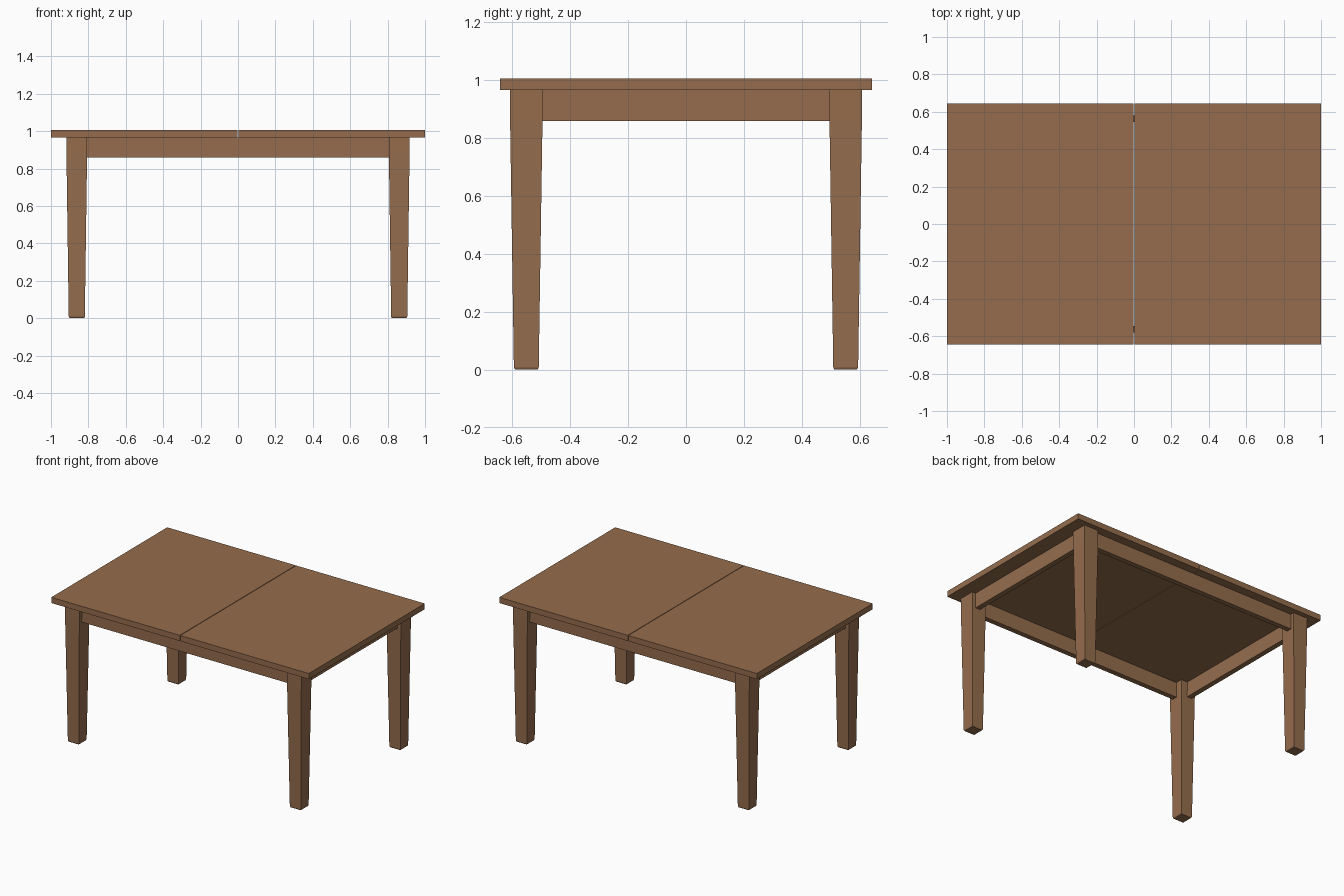
import bpy, bmesh

if "Cube" in bpy.data.objects:
    bpy.data.objects.remove(bpy.data.objects["Cube"])

wood = bpy.data.materials.new("brown wood")
wood.diffuse_color = (0.30, 0.152, 0.074, 1)
wood.use_nodes = True
wood.node_tree.nodes["Principled BSDF"].inputs["Base Color"].default_value = wood.diffuse_color

TOP, UNDER, APRON_Z = 1.006, 0.966, 0.86
LEG_X, LEG_Y = 0.862, 0.552


def stack(name, levels, cx=0, cy=0):
    """Closed rectangular loft: levels are (half x, half y, z)."""
    bm = bmesh.new()
    rings = [[bm.verts.new((cx + sx * hx, cy + sy * hy, z))
              for sx, sy in ((-1, -1), (1, -1), (1, 1), (-1, 1))]
             for hx, hy, z in levels]
    bm.faces.new(rings[0][::-1])
    bm.faces.new(rings[-1])
    for a, b in zip(rings, rings[1:]):
        for i in range(4):
            j = (i + 1) % 4
            bm.faces.new((a[i], a[j], b[j], b[i]))
    mesh = bpy.data.meshes.new(name)
    bm.to_mesh(mesh)
    bm.free()
    mesh.materials.append(wood)
    ob = bpy.data.objects.new(name, mesh)
    bpy.context.collection.objects.link(ob)
    return ob


# Two-leaf top with a fine centre seam
for side, s in (("left", -1), ("right", 1)):
    stack(side + "_top_leaf", [(0.499, 0.643, UNDER), (0.499, 0.643, TOP)], cx=s * 0.501)

# Tapered legs with a tiny chamfer at the foot
for xn, sx in (("left", -1), ("right", 1)):
    for yn, sy in (("front", -1), ("back", 1)):
        stack(f"{yn}_{xn}_leg",
              [(0.039, 0.039, 0), (0.043, 0.043, 0.008),
               (0.055, 0.056, APRON_Z), (0.056, 0.057, UNDER)],
              sx * LEG_X, sy * LEG_Y)

# Aprons, set back slightly from the outer leg faces
for name, s in (("front", -1), ("back", 1)):
    stack(name + "_apron", [(0.82, 0.018, APRON_Z), (0.82, 0.018, UNDER)], cy=s * 0.563)
for name, s in (("left", -1), ("right", 1)):
    stack(name + "_apron", [(0.018, 0.51, APRON_Z), (0.018, 0.51, UNDER)], cx=s * 0.873)
